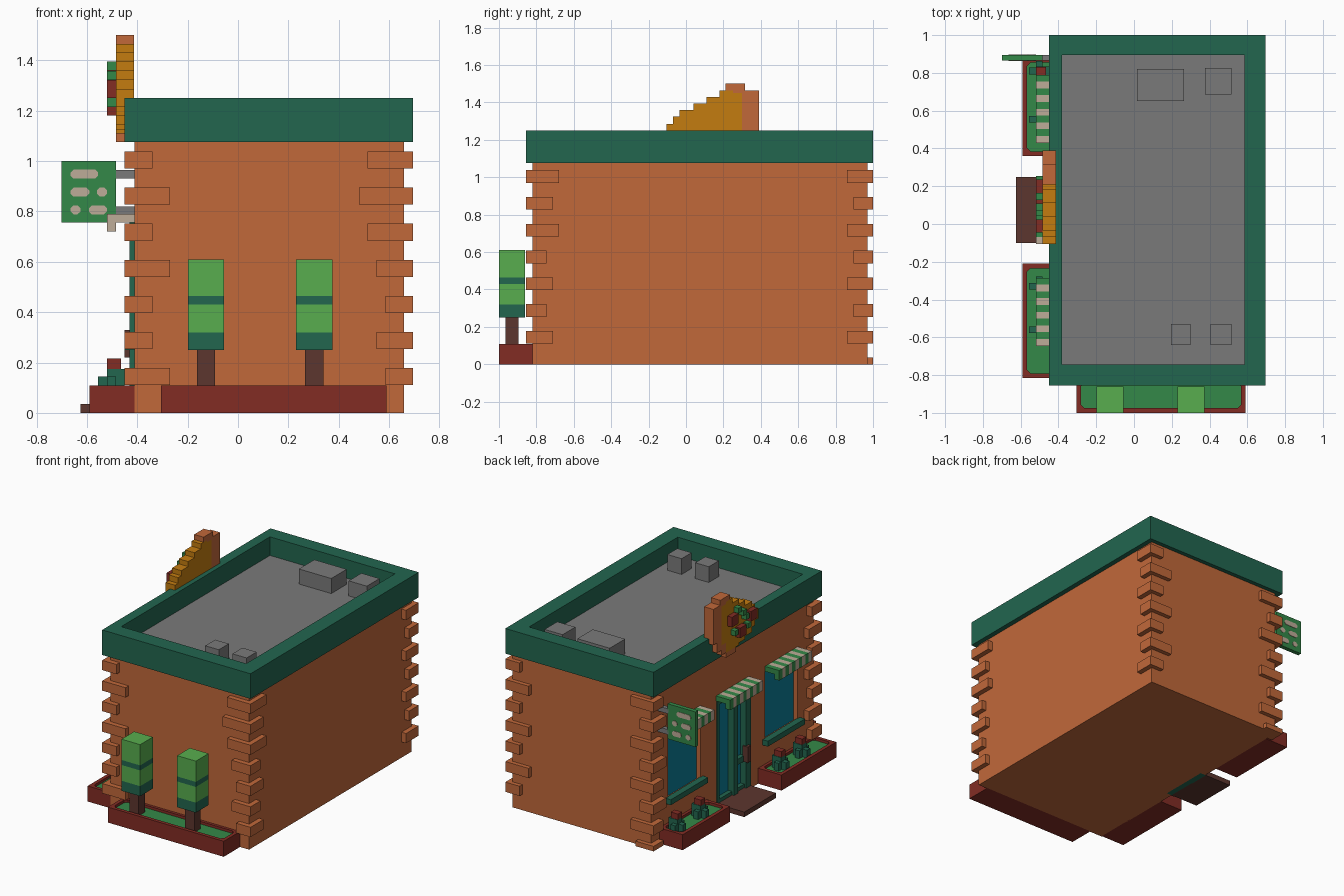
import bpy
import bmesh

cube = bpy.data.objects.get("Cube")
if cube:
    bpy.data.objects.remove(cube, do_unlink=True)


def material(name, r, g, b):
    col = [((c / 255 + 0.055) / 1.055) ** 2.4 if c > 10 else c / 255 / 12.92 for c in (r, g, b)] + [1.0]
    m = bpy.data.materials.new(name)
    m.use_nodes = True
    m.diffuse_color = col
    m.node_tree.nodes["Principled BSDF"].inputs["Base Color"].default_value = col
    return m


BRICK = material("terracotta", 193, 104, 58)
DARK = material("dark_green", 34, 102, 79)
GREY = material("grey", 122, 122, 122)
RED = material("dark_red", 130, 44, 36)
BROWN = material("brown", 92, 54, 46)
LEAF = material("light_green", 88, 174, 78)
GREEN = material("grass_green", 52, 136, 72)
BEIGE = material("beige", 190, 172, 152)
GOLD = material("golden_yellow", 196, 124, 16)
BLUE = material("glass_blue", 12, 124, 150)


def add_box(bm, x0, x1, y0, y1, z0, z1):
    vs = bmesh.ops.create_cube(bm, size=1)["verts"]
    for v in vs:
        v.co = (x1 if v.co.x > 0 else x0, y1 if v.co.y > 0 else y0, z1 if v.co.z > 0 else z0)
    return vs


def finish(bm, name, *mats):
    me = bpy.data.meshes.new(name)
    bm.to_mesh(me)
    bm.free()
    for m in mats:
        me.materials.append(m)
    ob = bpy.data.objects.new(name, me)
    bpy.context.scene.collection.objects.link(ob)
    return ob


def boxes(name, mat, *dims):
    bm = bmesh.new()
    for d in dims:
        add_box(bm, *d)
    return finish(bm, name, mat)


def cut(ob, *dims):
    for d in dims:
        cutter = boxes("cutter", ob.data.materials[0], d)
        cutter.hide_render = True
        mod = ob.modifiers.new("cut", 'BOOLEAN')
        mod.operation, mod.solver, mod.object = 'DIFFERENCE', 'EXACT', cutter
        bpy.context.view_layer.objects.active = ob
        bpy.ops.object.modifier_apply(modifier=mod.name)
        bpy.data.objects.remove(cutter, do_unlink=True)


# Walls with openings for two windows and the entrance on the left side
WINDOWS = (-0.465, 0.605)
walls = boxes("walls", BRICK, (-0.41, 0.66, -0.82, 0.97, 0, 1.09))
cut(walls, *[(-0.5, -0.37, c - 0.18, c + 0.18, 0.27, 0.755) for c in WINDOWS],
    (-0.5, -0.37, -0.1, 0.25, -0.1, 0.755))

# Parapet, flat roof and roof units
parapet = boxes("parapet", DARK, (-0.45, 0.695, -0.855, 1.0, 1.075, 1.25))
cut(parapet, (-0.38, 0.585, -0.745, 0.895, 1.0, 1.4))
boxes("roof", GREY, (-0.39, 0.595, -0.755, 0.905, 1.085, 1.12))
boxes("roof_units", GREY,
      (0.015, 0.265, 0.65, 0.82, 1.115, 1.225), (0.375, 0.515, 0.685, 0.825, 1.115, 1.225),
      (0.195, 0.30, -0.64, -0.53, 1.115, 1.23), (0.405, 0.515, -0.64, -0.53, 1.115, 1.23))

# Corner stones: reach along x and along y for each row, bottom to top
CORNERS = {
    (-1, -1): ((.18, .11, .11, .18, .11, .18, .11), (.11, .14, .11, .14, .11, .14, .11)),
    (1, -1): ((.11, .145, .11, .145, .18, .215, .18), (.145, .11, .145, .11, .175, .145, .175)),
    (1, 1): ((.11, .18, .11, .18, .11, .18, .11), (.14, .105, .14, .105, .14, .105, .14)),
    (-1, 1): ((.18, .11, .18, .11, .18, .11, .18), (.11, .14, .11, .14, .11, .14, .11)),
}
stones = []
for (sx, sy), (lx, ly) in CORNERS.items():
    for i in range(7):
        z = 0.11 + i * 0.1433
        x = (-0.45, -0.45 + lx[i]) if sx < 0 else (0.695 - lx[i], 0.695)
        y = (-0.855, -0.855 + ly[i]) if sy < 0 else (1.0 - ly[i], 1.0)
        stones.append((*x, *y, z, z + 0.068))
stones.append((-0.45, -0.31, 0.89, 1.0, 0, 0.035))
boxes("corner_stones", BRICK, *stones)

# Windows: glass and sills
for side, c in zip(("front", "back"), WINDOWS):
    boxes(side + "_window_glass", BLUE, (-0.378, -0.365, c - 0.18, c + 0.18, 0.27, 0.755))
    boxes(side + "_window_sill", DARK, (-0.45, -0.405, c - 0.205, c + 0.205, 0.25, 0.288))

# Entrance: glass, frame, rail, handle and step
boxes("door_glass", BLUE, (-0.385, -0.365, -0.1, 0.25, 0.002, 0.755))
boxes("door_frame", DARK,
      (-0.415, -0.37, 0.225, 0.25, 0, 0.755), (-0.43, -0.37, 0.04, 0.085, 0, 0.755),
      (-0.43, -0.37, -0.105, -0.05, 0, 0.755), (-0.415, -0.37, -0.05, 0.04, 0.22, 0.26),
      (-0.415, -0.37, -0.1, 0.25, 0.0, 0.06), (-0.415, -0.37, -0.1, 0.25, 0.72, 0.755))
boxes("door_handle", BROWN, (-0.45, -0.41, -0.075, -0.04, 0.22, 0.33))
boxes("door_step", BROWN, (-0.625, -0.41, -0.1, 0.25, 0, 0.035))

# Striped awnings over windows and entrance
for name, c in (("front", -0.465), ("door", 0.075), ("back", 0.61)):
    for k, (tone, mat) in enumerate((("beige", BEIGE), ("green", GREEN))):
        parts = []
        for i in range(k, 10, 2):
            y = c - 0.18 + i * 0.036
            parts += [(-0.485, -0.405, y, y + 0.036, 0.755, 0.79),
                      (-0.52, -0.485, y, y + 0.036, 0.72, 0.79)]
        boxes(f"{name}_awning_{tone}", mat, *parts)


# Planters: rim with sunken soil and clipped inner corners
def planter(name, x0, x1, y0, y1):
    bm = bmesh.new()
    add_box(bm, x0, x1, y0, y1, 0, 0.108)
    top = max(bm.faces, key=lambda f: f.calc_center_median().z)
    bmesh.ops.inset_region(bm, faces=[top], thickness=0.035)
    new = bmesh.ops.extrude_discrete_faces(bm, faces=[top])["faces"][0]
    for v in new.verts:
        v.co.z -= 0.018
    inner = set(new.verts)
    edges = [e for e in bm.edges if len(inner & set(e.verts)) == 1]
    bmesh.ops.bevel(bm, geom=edges, offset=0.018, segments=1, affect='EDGES')
    for f in bm.faces:
        f.material_index = int(f.normal.z > 0.9 and f.calc_center_median().z < 0.1)
    bmesh.ops.recalc_face_normals(bm, faces=bm.faces)
    finish(bm, name, RED, GREEN)


planter("front_planter", -0.305, 0.59, -1.0, -0.815)
planter("side_planter_front", -0.59, -0.405, -0.815, -0.21)
planter("side_planter_back", -0.59, -0.405, 0.36, 0.88)

# Clipped trees in the front planter
for side, x in (("right", -0.1275), ("left", 0.3025)):
    boxes(side + "_tree_trunk", BROWN, (x - 0.036, x + 0.036, -0.965, -0.895, 0.08, 0.26))
    crown = (x - 0.072, x + 0.072, -1.0, -0.86)
    boxes(side + "_tree_leaves", LEAF, (*crown, 0.32, 0.43), (*crown, 0.465, 0.61))
    boxes(side + "_tree_bands", DARK, (*crown, 0.25, 0.32), (*crown, 0.43, 0.465))

# Small flowers in the side planters
for i, y in enumerate((-0.56, -0.33, 0.555, 0.81)):
    boxes(f"flower_{i + 1}_leaves", DARK,
          (-0.555, -0.45, y - 0.018, y + 0.018, 0.08, 0.145),
          (-0.52, -0.485, y - 0.053, y + 0.053, 0.08, 0.145),
          (-0.52, -0.45, y - 0.025, y + 0.025, 0.08, 0.175))
    boxes(f"flower_{i + 1}_bloom", RED, (-0.52, -0.465, y - 0.022, y + 0.022, 0.175, 0.215))

# Hanging sign with pill-shaped marks on both faces
boxes("sign_board", GREEN, (-0.70, -0.485, 0.865, 0.895, 0.755, 1.0))
boxes("sign_brackets", GREY, (-0.49, -0.405, 0.865, 0.895, 0.93, 0.965),
      (-0.49, -0.405, 0.865, 0.895, 0.785, 0.82))
bm = bmesh.new()
for x0, x1, z in ((-.665, -.555, .948), (-.665, -.59, .877), (-.56, -.52, .877),
                  (-.665, -.625, .806), (-.592, -.52, .806)):
    for y in (0.862, 0.894):
        add_box(bm, x0, x1, y, y + 0.004, z - 0.018, z + 0.018)
edges = [e for e in bm.edges if abs(e.verts[0].co.y - e.verts[1].co.y) > 0.002]
bmesh.ops.bevel(bm, geom=edges, offset=0.012, segments=1, affect='EDGES')
finish(bm, "sign_marks", BEIGE)

# Stepped food slice above the entrance: filling, crust and toppings
X = (-0.485, -0.413)
boxes("slice_filling", GOLD, *[(*X, *c) for c in (
    (-.105, -.07, 1.215, 1.285), (-.07, -.035, 1.18, 1.325), (-.035, .04, 1.145, 1.36),
    (.04, .11, 1.125, 1.395), (.11, .18, 1.11, 1.43), (.18, .21, 1.11, 1.465),
    (.21, .25, 1.11, 1.465), (.25, .30, 1.18, 1.45))])
boxes("slice_crust", BRICK, *[(*X, *c) for c in (
    (.14, .25, 1.075, 1.11), (.25, .30, 1.11, 1.18), (.30, .35, 1.145, 1.465),
    (.35, .39, 1.215, 1.465), (.25, .30, 1.45, 1.465), (.21, .315, 1.465, 1.50))])
T = (-0.52, -0.48)
boxes("slice_red_toppings", RED, *[(*T, y - .035, y + .035, z - .035, z + .035) for y, z in (
    (.20, 1.325), (.11, 1.215), (-.01, 1.285))])
boxes("slice_green_toppings", GREEN, *[(*T, y - .018, y + .018, z - .018, z + .018) for y, z in (
    (.145, 1.378), (.06, 1.30), (.18, 1.232), (.04, 1.232), (.09, 1.34))])
